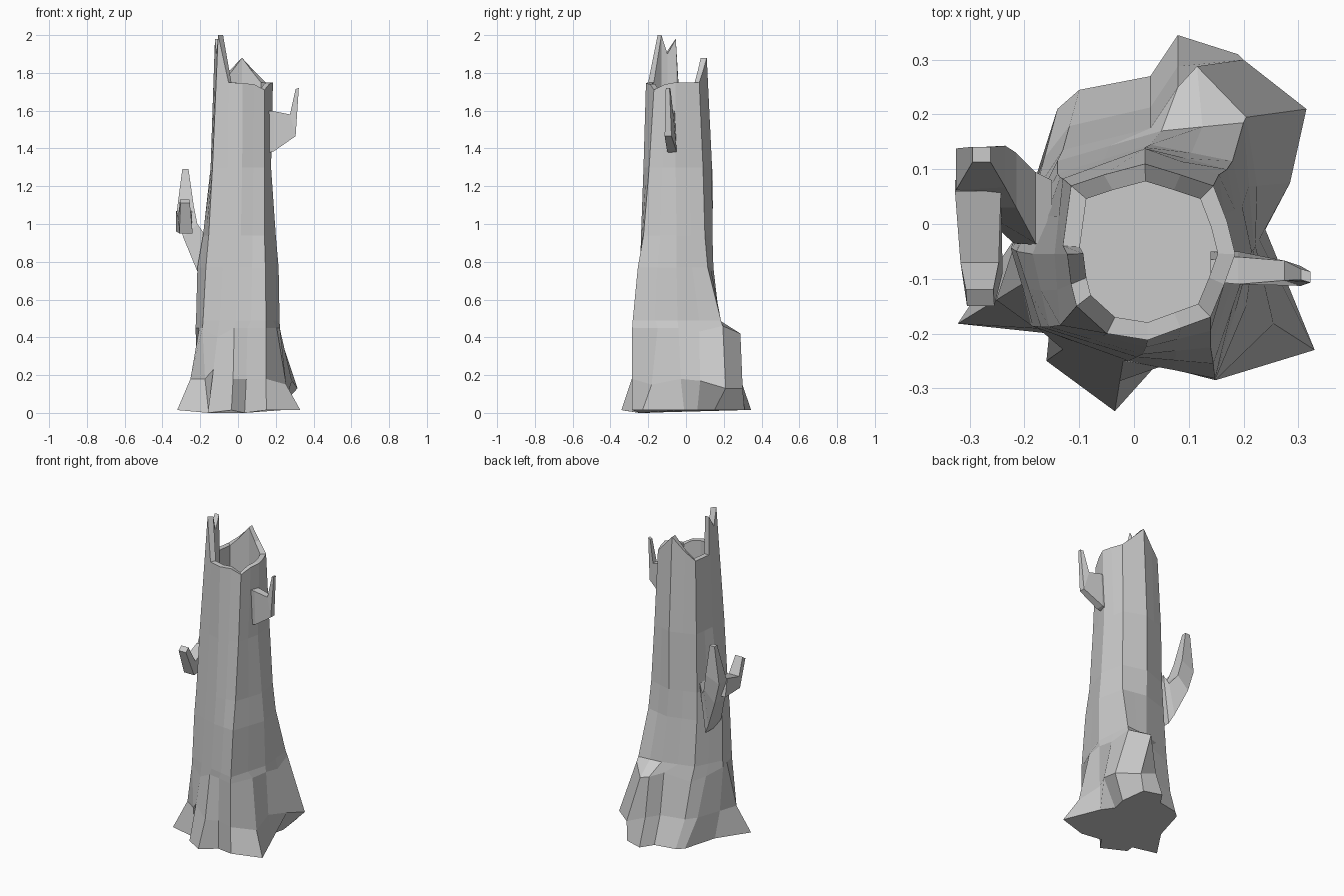
import bpy, bmesh
from mathutils import Vector


def loft(name, rings):
    """Skin equal-sized rings of points into a closed, flat-shaded mesh."""
    bm = bmesh.new()
    loops = [[bm.verts.new(p) for p in ring] for ring in rings]
    n = len(loops[0])
    for a, b in zip(loops, loops[1:]):
        for i in range(n):
            j = (i + 1) % n
            bm.faces.new((a[i], a[j], b[j], b[i]))
    bm.faces.new(loops[0][::-1])
    bm.faces.new(loops[-1])
    bmesh.ops.recalc_face_normals(bm, faces=bm.faces)
    me = bpy.data.meshes.new(name)
    bm.to_mesh(me)
    bm.free()
    ob = bpy.data.objects.new(name, me)
    bpy.context.collection.objects.link(ob)
    return ob


def octagon(z, pts):
    """Eight corners plus edge midpoints, matching the 16 root columns."""
    out = []
    for i, (x, y) in enumerate(pts):
        u, v = pts[(i + 1) % 8]
        out += [Vector((x, y, z)), Vector(((x + u) / 2, (y + v) / 2, z))]
    return out


def limb(name, sections):
    """Square branch: each section is (lower point, upper point, half width vector)."""
    rings = []
    for lo, up, w in sections:
        lo, up, w = Vector(lo), Vector(up), Vector(w)
        rings.append([lo - w, lo + w, up + w, up - w])
    return loft(name, rings)


# Root footprint, counter-clockwise from the right side (notched under the right root)
foot = [(.24, -.01), (.19, .06), (.21, .15), (.19, .31), (.08, .345), (.03, .27),
        (-.10, .245), (-.14, .21), (-.20, .0), (-.322, -.182), (-.155, -.20),
        (-.16, -.25), (-.035, -.342), (.035, -.245), (.15, -.285), (.33, -.23)]
base = [Vector((x, y, 0 if i in (10, 11, 13) else .015)) for i, (x, y) in enumerate(foot)]

# Shoulder where the roots merge, with the knob on the back root
shoulder = [Vector(p) for p in (
    (.222, -.04, .45), (.225, .07, .43), (.205, .195, .46), (.115, .288, .42),
    (.08, .25, .42), (.03, .175, .43), (-.13, .135, .40), (-.18, .06, .42),
    (-.225, -.045, .45), (-.205, -.11, .45), (-.188, -.185, .45), (-.11, -.215, .40),
    (-.02, -.25, .45), (.05, -.26, .45), (.148, -.285, .45), (.205, -.15, .45))]

# Root swelling blended between the two, overhanging at the right back root
swell = []
for i, (a, b) in enumerate(zip(base, shoulder)):
    p = b.lerp(a, .4)
    p.z = {11: .23, 15: .15}.get(i, .18)
    swell.append(p)
swell[1:4] = [Vector((.285, .075, .17)), Vector((.315, .21, .13)), Vector((.20, .30, .13))]

# Jagged broken rim with the tall splinter on the left and a peak at the back
rim = [Vector(p) for p in (
    (.185, -.055, 1.75), (.17, .005, 1.75), (.145, .07, 1.75), (.085, .09, 1.81),
    (.02, .11, 1.88), (-.055, .09, 1.80), (-.115, .07, 1.75), (-.13, -.04, 1.75),
    (-.122, -.055, 1.98), (-.115, -.11, 1.90), (-.105, -.15, 2.0), (-.05, -.20, 1.75),
    (.025, -.212, 1.745), (.085, -.19, 1.74), (.14, -.17, 1.71), (.165, -.11, 1.74))]
core = Vector((.025, -.05, 0))


def inset(ring, s, z=None):
    return [Vector((core.x + (p.x - core.x) * s, core.y + (p.y - core.y) * s,
                    p.z if z is None else z)) for p in ring]


# Hollow trunk
loft("trunk", [
    base, swell, shoulder,
    octagon(.49, [(.22, -.045), (.20, .185), (.05, .17), (-.14, .115),
                  (-.222, -.045), (-.185, -.187), (-.01, -.25), (.148, -.282)]),
    octagon(.77, [(.215, -.05), (.18, .115), (.03, .145), (-.14, .092),
                  (-.215, -.05), (-.17, -.188), (.005, -.243), (.145, -.255)]),
    octagon(.94, [(.20, -.05), (.17, .10), (.02, .14), (-.135, .085),
                  (-.185, -.055), (-.155, -.188), (.015, -.238), (.14, -.225)]),
    octagon(1.3, [(.175, -.055), (.155, .09), (.02, .138), (-.13, .083),
                  (-.145, -.055), (-.135, -.185), (.022, -.225), (.14, -.195)]),
    rim, inset(rim, .8), inset(rim, .8, 1.2)])

# Right branch, bent upward
limb("right_branch", [
    ((.14, -.07, 1.37), (.14, -.085, 1.60), (0, .02, 0)),
    ((.19, -.075, 1.385), (.19, -.085, 1.597), (0, .025, 0)),
    ((.305, -.095, 1.465), (.275, -.085, 1.58), (0, .018, 0)),
    ((.322, -.097, 1.72), (.305, -.092, 1.715), (0, .01, 0))])

# Left branch, tall fork
limb("left_branch", [
    ((-.19, .02, .70), (-.15, .02, 1.0), (0, .06, 0)),
    ((-.22, .03, .76), (-.18, .03, .95), (0, .065, 0)),
    ((-.29, .08, .93), (-.215, .08, 1.0), (0, .05, 0)),
    ((-.325, .10, 1.06), (-.235, .105, 1.10), (0, .038, 0)),
    ((-.295, .127, 1.29), (-.262, .127, 1.29), (0, .014, 0))])

# Left branch, short fork reaching forward
limb("left_branch_fork", [
    ((-.285, .08, .96), (-.285, .06, 1.07), (.042, 0, 0)),
    ((-.275, -.09, .95), (-.282, -.07, 1.03), (.035, 0, 0)),
    ((-.28, -.15, 1.11), (-.282, -.12, 1.13), (.025, 0, 0))])
